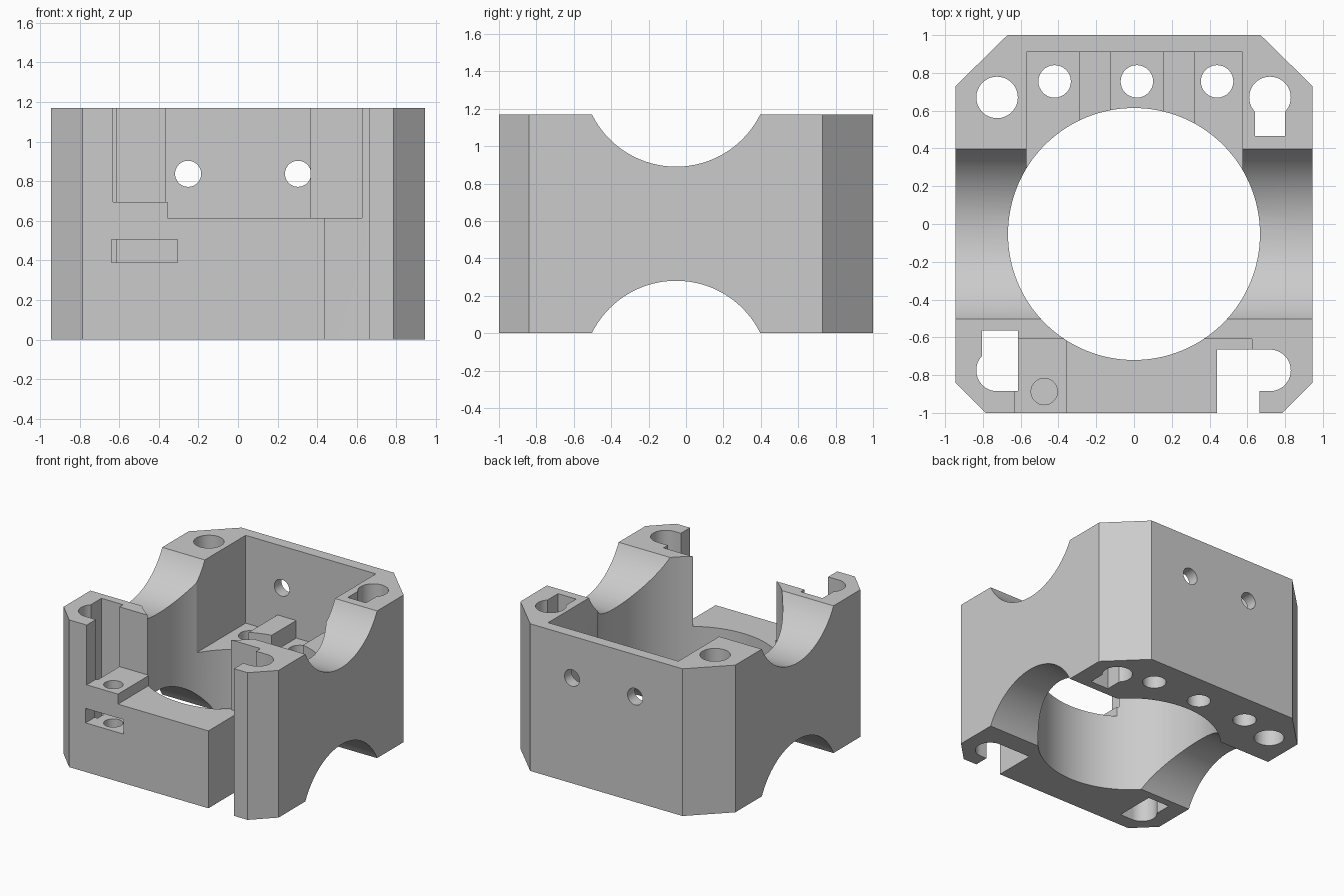
import bpy
import bmesh
from math import cos, sin, radians
from mathutils import Matrix

if "Cube" in bpy.data.objects:
    bpy.data.objects.remove(bpy.data.objects["Cube"], do_unlink=True)

HEIGHT = 1.17
BORE_Y = -0.053


def prism(name, outline, z0, z1, matrix=None):
    """Extrude a closed xy outline from z0 to z1."""
    bm = bmesh.new()
    face = bm.faces.new([bm.verts.new((x, y, z0)) for x, y in outline])
    top = bmesh.ops.extrude_face_region(bm, geom=[face])["geom"]
    verts = [v for v in top if isinstance(v, bmesh.types.BMVert)]
    bmesh.ops.translate(bm, verts=verts, vec=(0, 0, z1 - z0))
    bmesh.ops.recalc_face_normals(bm, faces=bm.faces)
    if matrix:
        bm.transform(matrix)
    mesh = bpy.data.meshes.new(name)
    bm.to_mesh(mesh)
    bm.free()
    obj = bpy.data.objects.new(name, mesh)
    bpy.context.collection.objects.link(obj)
    return obj


def arc(cx, cy, r, start=0, end=360, steps=32):
    """Points along an arc; a full circle leaves out the repeated point."""
    count = steps if end - start == 360 else steps + 1
    angles = [radians(start + (end - start) * i / steps) for i in range(count)]
    return [(cx + r * cos(a), cy + r * sin(a)) for a in angles]


def rect(x0, x1, y0, y1):
    return [(x0, y0), (x1, y0), (x1, y1), (x0, y1)]


# Chamfered block
outline = [(-0.785, -1), (0.785, -1), (0.945, -0.84), (0.945, 0.73),
           (0.67, 1), (-0.67, 1), (-0.945, 0.73), (-0.945, -0.84)]
block = prism("motor_housing", outline, 0, HEIGHT)
cutters = []


def cut(outline, z0=-0.2, z1=HEIGHT + 0.2, matrix=None):
    cutter = prism("cutter", outline, z0, z1, matrix)
    cutter.hide_render = True
    cutters.append(cutter)


# Central bore
cut(arc(0, BORE_Y, 0.667, steps=128))

# Side saddles: profile (y, z) swept along x
along_x = Matrix(((0, 0, 1, 0), (1, 0, 0, 0), (0, 1, 0, 0), (0, 0, 0, 1)))
for z in (HEIGHT + 0.222, -0.222):
    cut(arc(BORE_Y, z, 0.502, steps=96), -1.2, 1.2, along_x)

# Back pocket with two raised ribs on its floor
cut(rect(-0.57, 0.575, 0, 0.91), 0.612)
for x0, x1 in ((-0.57, -0.29), (-0.125, 0.155), (0.32, 0.575)):
    cut(rect(x0, x1, 0, 0.91), 0.472, 0.8)

# Stepped opening at the front
cut(rect(-0.355, 0.625, -1.1, -0.61), 0.615)
cut(rect(-0.63, -0.3, -1.1, -0.61), 0.695)

# Vertical round holes
for x in (-0.42, 0.015, 0.44):
    cut(arc(x, 0.755, 0.086))
cut(arc(-0.725, 0.67, 0.11))

# Corner keyholes: back left, front right, front left
cut(arc(0.72, 0.67, 0.11, -43.4, 223.4) + [(0.64, 0.465), (0.8, 0.465)])
cut(arc(-0.725, -0.775, 0.11, 136.6, 270)
    + [(-0.615, -0.885), (-0.615, -0.565), (-0.805, -0.565)])
cut(arc(0.72, -0.775, 0.11, -90, 90)
    + [(0.44, -0.665), (0.44, -1.1), (0.665, -1.1), (0.665, -0.885)])

# Screw hole and nut slot in the front ledge
cut(arc(-0.475, -0.887, 0.07), 0.2, 0.9)
cut(rect(-0.64, -0.305, -1.1, -0.74), 0.39, 0.505)

# Back wall screw holes: profile (x, z) swept along y
along_y = Matrix(((1, 0, 0, 0), (0, 0, 1, 0), (0, 1, 0, 0), (0, 0, 0, 1)))
for x in (-0.252, 0.303):
    cut(arc(x, 0.837, 0.066), 0.8, 1.1, along_y)

# Apply all cuts, then drop the cutters
for cutter in cutters:
    # Mirrored sweeps can flip normals, so make them point outward
    bm = bmesh.new()
    bm.from_mesh(cutter.data)
    bmesh.ops.recalc_face_normals(bm, faces=bm.faces)
    bm.to_mesh(cutter.data)
    bm.free()
    mod = block.modifiers.new("cut", "BOOLEAN")
    mod.operation = "DIFFERENCE"
    mod.solver = "EXACT"
    mod.object = cutter
bpy.context.view_layer.update()
graph = bpy.context.evaluated_depsgraph_get()
result = bpy.data.meshes.new_from_object(block.evaluated_get(graph))
block.modifiers.clear()
block.data = result
for cutter in cutters:
    bpy.data.objects.remove(cutter, do_unlink=True)

# Plain grey material
grey = bpy.data.materials.new("light_grey")
grey.use_nodes = True
colour = (0.6, 0.6, 0.6, 1)
grey.diffuse_color = colour
grey.node_tree.nodes["Principled BSDF"].inputs["Base Color"].default_value = colour
block.data.materials.clear()
block.data.materials.append(grey)

# Smooth curved walls, sharp edges elsewhere
bpy.ops.object.select_all(action="DESELECT")
block.select_set(True)
bpy.context.view_layer.objects.active = block
bpy.ops.object.shade_smooth_by_angle(angle=radians(30))
